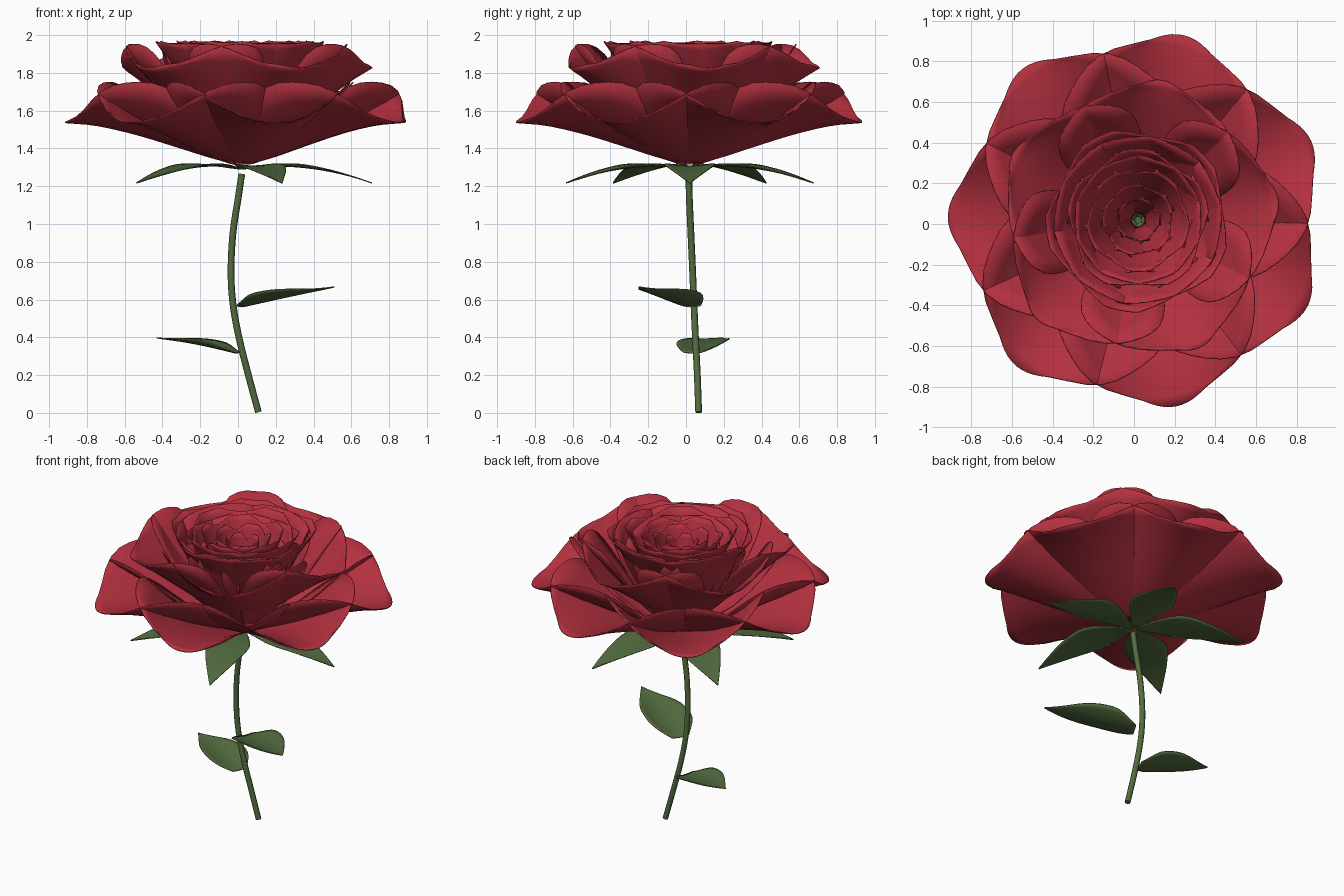
import bpy, math
from mathutils import Vector, Matrix

if "Cube" in bpy.data.objects:
    bpy.data.objects.remove(bpy.data.objects["Cube"])


def material(name, rgb):
    m = bpy.data.materials.new(name)
    m.diffuse_color = (*rgb, 1)
    m.use_nodes = True
    m.node_tree.nodes["Principled BSDF"].inputs["Base Color"].default_value = m.diffuse_color
    return m


RED = material("petal red", (0.45, 0.03, 0.05))
GREEN = material("leaf green", (0.085, 0.15, 0.05))
CENTRE = Vector((0.02, 0.02, 0))


def spline(pts, t):
    """Smooth interpolation through evenly spaced points."""
    n = len(pts) - 1
    i = min(int(t * n), n - 1)
    f = t * n - i
    p1, p2 = Vector(pts[i]), Vector(pts[i + 1])
    p0 = Vector(pts[i - 1]) if i > 0 else 2 * p1 - p2
    p3 = Vector(pts[i + 2]) if i + 2 <= n else 2 * p2 - p1
    return 0.5 * (2 * p1 + (p2 - p0) * f + (2 * p0 - 5 * p1 + 4 * p2 - p3) * f * f
                  + (3 * p1 - p0 - 3 * p2 + p3) * f ** 3)


def blade(name, rows, cup, matrix, mat, tip=0.0, lean=0.0, thick=0.006, flip=False,
          nu=14, nv=10):
    """Cupped blade along local x; each row is (distance, height, half width).
    The sides curl up by cup, in a direction leaning back towards the root."""
    wide = max(r[2] for r in rows)
    back, up = cup * math.sin(math.radians(lean)), cup * math.cos(math.radians(lean))
    verts, faces = [], []
    for i in range(nu + 1):
        x, z, h = spline(rows, i / nu)
        h = max(h, 0.002)
        for j in range(nv + 1):
            v = 2 * j / nv - 1
            c = (v * h / wide) ** 2
            verts.append(matrix @ Vector((x - tip * v * v * (i / nu) ** 4 - back * c,
                                          v * h, z + up * c)))
    for i in range(nu):
        for j in range(nv):
            a = i * (nv + 1) + j
            faces.append((a, a + nv + 1, a + nv + 2, a + 1))
    me = bpy.data.meshes.new(name)
    me.from_pydata(verts, [], faces)
    me.materials.append(mat)
    me.polygons.foreach_set("use_smooth", [True] * len(me.polygons))
    ob = bpy.data.objects.new(name, me)
    bpy.context.collection.objects.link(ob)
    s = ob.modifiers.new("thickness", "SOLIDIFY")
    s.thickness = thick
    s.use_flip_normals = flip
    return ob


def ring(name, count, phase, rows, cup, mat, **kw):
    """Blades spread evenly around the flower."""
    for k in range(count):
        turn = Matrix.Rotation(math.radians(phase + 360 * k / count), 4, 'Z')
        blade(f"{name}_{k + 1}", rows, cup, Matrix.Translation(CENTRE) @ turn, mat,
              flip=True, **kw)


# Wide outer petals with blunt ends
ring("outer_petal", 7, 24.5,
     [(0.03, 1.32, 0.05), (0.18, 1.36, 0.36), (0.37, 1.42, 0.48), (0.57, 1.48, 0.465),
      (0.77, 1.525, 0.37), (0.935, 1.54, 0.15)], 0.29, RED, tip=0.06)

# Middle petals, standing steeper
ring("middle_petal", 5, 8,
     [(0.03, 1.33, 0.04), (0.17, 1.45, 0.32), (0.31, 1.56, 0.44), (0.45, 1.665, 0.42),
      (0.58, 1.76, 0.31), (0.695, 1.83, 0.09)], 0.32, RED, tip=0.03, lean=8)

# Inner petals: one shape, steeper and more curled for each ring towards the heart
SHAPE = [(0.07, 0, 0.12), (0.26, 0.24, 0.68), (0.46, 0.46, 1.0), (0.65, 0.66, 0.95),
         (0.84, 0.84, 0.66), (1.0, 1.0, 0.2)]
for name, count, phase, radius, top, width, cup, lean in (
        ("upper_petal", 5, 44, 0.45, 1.96, 0.40, 0.27, 35),
        ("inner_petal", 5, 18, 0.345, 1.965, 0.34, 0.25, 50),
        ("bud_petal", 5, 56, 0.25, 1.95, 0.28, 0.20, 60),
        ("small_bud_petal", 5, 30, 0.17, 1.93, 0.20, 0.14, 65),
        ("heart_petal", 5, 0, 0.10, 1.90, 0.12, 0.07, 70)):
    rows = [(max(x * radius, 0.035), 1.34 + z * (top - 1.34), h * width) for x, z, h in SHAPE]
    ring(name, count, phase, rows, cup, RED, lean=lean)

# Sepals under the flower
ring("sepal", 5, 0,
     [(0.015, 1.295, 0.012), (0.15, 1.31, 0.085), (0.30, 1.305, 0.135), (0.45, 1.285, 0.10),
      (0.58, 1.255, 0.05), (0.69, 1.22, 0.002)], 0.015, GREEN)

# Bent stem
curve = bpy.data.curves.new("stem", 'CURVE')
curve.dimensions = '3D'
curve.bevel_depth = 0.018
curve.bevel_resolution = 2
curve.use_fill_caps = True
path = [(0.108, 0.067, 0.004), (0.055, 0.06, 0.2), (0.005, 0.05, 0.4), (-0.027, 0.042, 0.58),
        (-0.037, 0.035, 0.75), (-0.027, 0.026, 0.95), (0.0, 0.018, 1.13), (0.02, 0.015, 1.265)]
sp = curve.splines.new('POLY')
sp.points.add(28)
for i, p in enumerate(sp.points):
    p.co = (*spline(path, i / 28), 1)
sp.use_smooth = True
curve.materials.append(GREEN)
bpy.context.collection.objects.link(bpy.data.objects.new("stem", curve))


# Two leaves reaching out from the stem
def leaf(name, base, tip, width, cup, arch):
    base, tip = Vector(base), Vector(tip)
    d = tip - base
    length, rise = math.hypot(d.x, d.y), d.z
    rows = [(length * t, rise * t + arch * math.sin(math.pi * t), width * w)
            for t, w in ((0, 0.4), (0.2, 0.95), (0.4, 1), (0.6, 0.83), (0.8, 0.45), (1, 0.01))]
    m = Matrix.Translation(base) @ Matrix.Rotation(math.atan2(d.y, d.x), 4, 'Z')
    blade(name, rows, cup, m, GREEN)


leaf("upper_leaf", (0.02, 0.03, 0.565), (0.51, -0.25, 0.67), 0.14, 0.04, 0.002)
leaf("lower_leaf", (-0.01, 0.035, 0.32), (-0.43, 0.19, 0.40), 0.13, 0.03, 0.008)
